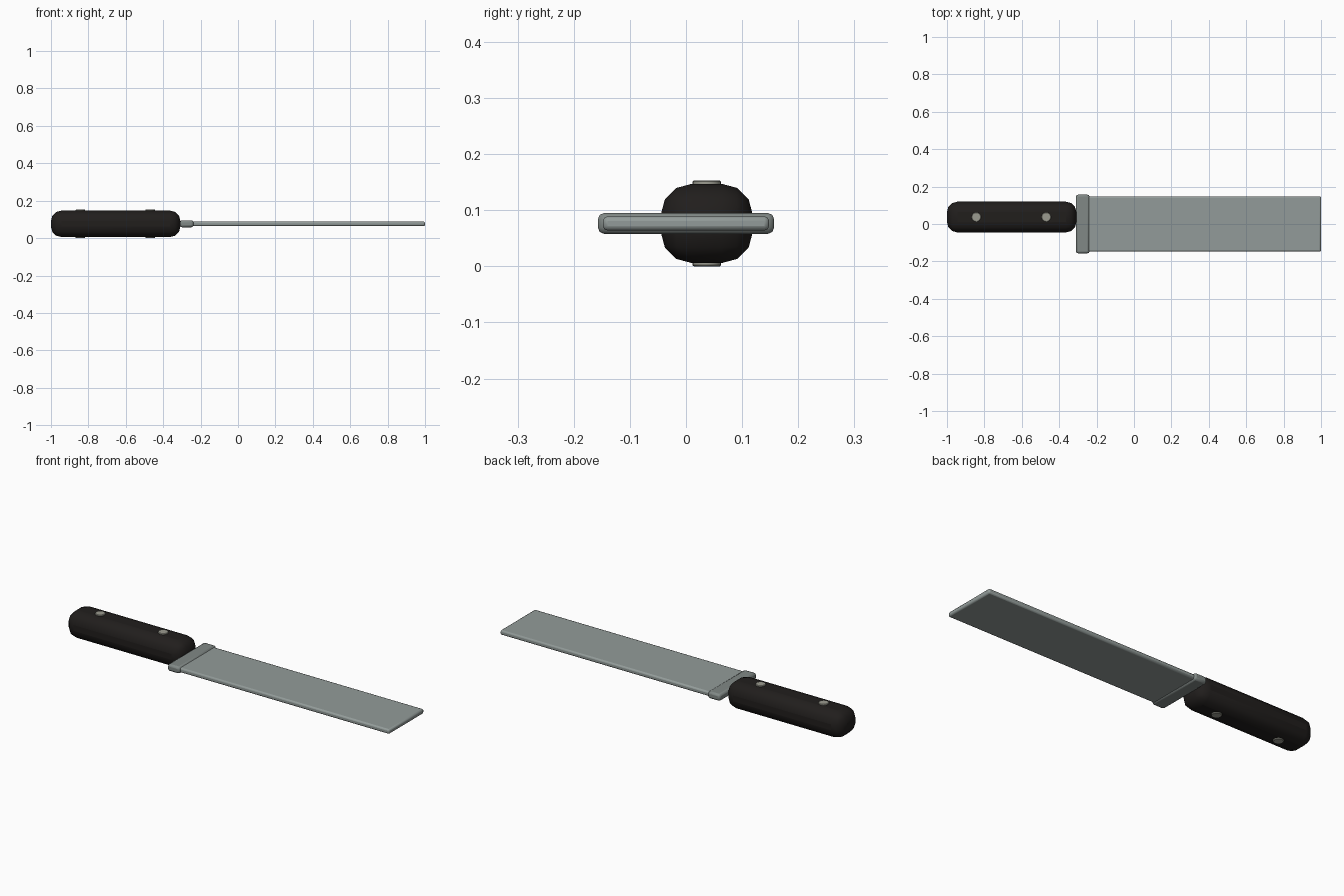
import bpy

if "Cube" in bpy.data.objects:
    bpy.data.objects.remove(bpy.data.objects["Cube"])

Z = 0.0765         # mid-plane of the knife
HANDLE_Y = 0.037   # handle sits toward the spine


def material(name, rgb):
    m = bpy.data.materials.new(name)
    m.diffuse_color = (*rgb, 1)
    m.use_nodes = True
    m.node_tree.nodes["Principled BSDF"].inputs["Base Color"].default_value = m.diffuse_color
    return m


def finish(ob, name, mat, bevel, segments):
    ob.name = name
    ob.data.materials.append(mat)
    mod = ob.modifiers.new("Bevel", 'BEVEL')
    mod.width, mod.segments = bevel, segments
    mod.limit_method = 'ANGLE'
    bpy.ops.object.shade_smooth_by_angle()


def box(name, x0, x1, y, width, height, mat, bevel, segments):
    bpy.ops.mesh.primitive_cube_add(size=1, location=((x0 + x1) / 2, y, Z))
    ob = bpy.context.object
    ob.scale = (x1 - x0, width, height)
    bpy.ops.object.transform_apply(location=False, rotation=False, scale=True)
    finish(ob, name, mat, bevel, segments)


steel = material("steel", (0.29, 0.33, 0.32))
dark_steel = material("dark_steel", (0.22, 0.25, 0.24))
black = material("black_grip", (0.015, 0.013, 0.012))
rivet_metal = material("rivet_metal", (0.33, 0.33, 0.28))

# Blade, bolster and handle
box("blade", -0.26, 1.0, 0, 0.296, 0.025, steel, 0.008, 2)
box("bolster", -0.31, -0.238, 0, 0.314, 0.037, dark_steel, 0.011, 2)
box("handle", -1.0, -0.308, HANDLE_Y, 0.164, 0.141, black, 0.055, 3)

# Rivets passing through the handle
for i, x in enumerate((-0.843, -0.469)):
    bpy.ops.mesh.primitive_cylinder_add(vertices=24, radius=0.025, depth=2 * Z,
                                        location=(x, HANDLE_Y, Z))
    finish(bpy.context.object, f"rivet_{i + 1}", rivet_metal, 0.002, 1)
